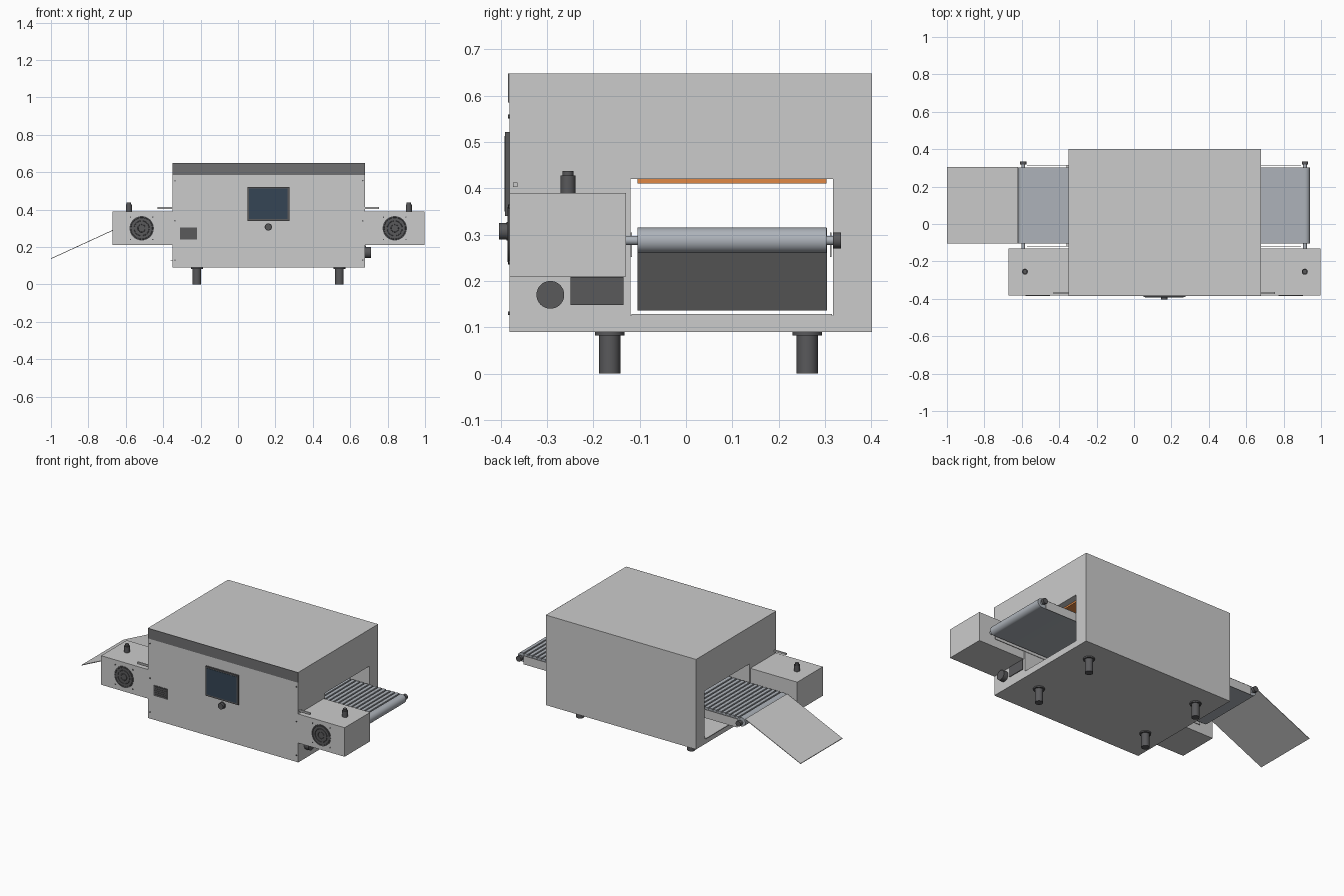
import bpy, bmesh, math
from mathutils import Vector, Matrix

if "Cube" in bpy.data.objects:
    bpy.data.objects.remove(bpy.data.objects["Cube"])


def material(name, r, g, b):
    m = bpy.data.materials.new(name)
    m.diffuse_color = (r, g, b, 1)
    m.use_nodes = True
    m.node_tree.nodes["Principled BSDF"].inputs["Base Color"].default_value = m.diffuse_color
    return m


DARK = material("dark_plastic", 0.10, 0.10, 0.105)
BAND = material("dark_trim", 0.16, 0.16, 0.165)
GLASS = material("screen_glass", 0.035, 0.06, 0.09)
BELT = material("belt_steel", 0.42, 0.45, 0.49)
HEAT = material("heater_orange", 0.75, 0.25, 0.06)


def make(name, bm, mat=None, smooth=False):
    bmesh.ops.recalc_face_normals(bm, faces=bm.faces)
    me = bpy.data.meshes.new(name)
    bm.to_mesh(me)
    bm.free()
    ob = bpy.data.objects.new(name, me)
    bpy.context.collection.objects.link(ob)
    if mat:
        me.materials.append(mat)
    if smooth:
        bpy.ops.object.select_all(action='DESELECT')
        ob.select_set(True)
        bpy.context.view_layer.objects.active = ob
        bpy.ops.object.shade_smooth_by_angle(angle=math.radians(35))
    return ob


def box(name, x, y, z, mat=None):
    bm = bmesh.new()
    bmesh.ops.create_cube(bm, size=1)
    for v in bm.verts:
        v.co = [a + (b - a) * (c + 0.5) for (a, b), c in zip((x, y, z), v.co)]
    return make(name, bm, mat)


def cyl(name, start, end, r, mat=DARK, seg=32):
    a, b = Vector(start), Vector(end)
    bm = bmesh.new()
    rot = (b - a).to_track_quat('Z', 'Y').to_matrix().to_4x4()
    bmesh.ops.create_cone(bm, cap_ends=True, segments=seg, radius1=r, radius2=r,
                          depth=(b - a).length,
                          matrix=Matrix.Translation((a + b) / 2) @ rot)
    return make(name, bm, mat, True)


def extrude_y(name, profile, y0, y1, mat=None, smooth=False):
    bm = bmesh.new()
    f = bm.faces.new([bm.verts.new((x, y0, z)) for x, z in profile])
    res = bmesh.ops.extrude_face_region(bm, geom=[f])
    for v in res["geom"]:
        if isinstance(v, bmesh.types.BMVert):
            v.co.y = y1
    return make(name, bm, mat, smooth)


# Oven body with a rectangular tunnel running through it along x
X0, X1, FRONT = -0.35, 0.68, -0.381
bm = bmesh.new()
rects = [(FRONT, 0.402, 0.09, 0.648), (-0.12, 0.317, 0.125, 0.42)]
rings = [[[bm.verts.new((x, y, z)) for y, z in ((a, c), (b, c), (b, d), (a, d))]
          for a, b, c, d in rects] for x in (X0, X1)]
for i in range(4):
    j = (i + 1) % 4
    for outer, inner in rings:
        bm.faces.new((outer[i], outer[j], inner[j], inner[i]))
    for k in range(2):
        bm.faces.new((rings[0][k][i], rings[0][k][j], rings[1][k][j], rings[1][k][i]))
make("oven_body", bm)
box("front_top_band", (X0, X1), (-0.384, -0.38), (0.585, 0.648), BAND)

# Touch screen, push knob and vent plate on the front
box("screen_bezel", (0.05, 0.275), (-0.391, FRONT), (0.34, 0.522), DARK)
box("screen_glass", (0.06, 0.265), (-0.3925, -0.39), (0.35, 0.513), GLASS)
cyl("front_knob_base", (0.162, FRONT, 0.307), (0.162, -0.388, 0.307), 0.02)
cyl("front_knob", (0.162, -0.386, 0.307), (0.162, -0.404, 0.307), 0.018)
box("front_vent", (-0.31, -0.218), (-0.384, FRONT), (0.24, 0.305), DARK)
for i in range(5):
    z = 0.249 + i * 0.0115
    box("vent_louvre", (-0.304, -0.224), (-0.386, -0.383), (z, z + 0.004), DARK)

# Side control boxes with fan grille, screws, top button and handle bar
for side, bx0, bx1, fx, kx, hx in (("left", -0.672, X0, -0.515, -0.583, (-0.43, X0)),
                                   ("right", X1, 0.998, 0.838, 0.913, (X1, 0.755))):
    box(side + "_control_box", (bx0, bx1), (FRONT, -0.13), (0.21, 0.39))
    cyl(side + "_fan_grille", (fx, FRONT, 0.3), (fx, -0.384, 0.3), 0.065, seg=48)
    for r in (0.02, 0.04, 0.058):
        bpy.ops.mesh.primitive_torus_add(location=(fx, -0.384, 0.3),
                                         rotation=(math.pi / 2, 0, 0), major_radius=r,
                                         minor_radius=0.0018, major_segments=40,
                                         minor_segments=6)
        ring = bpy.context.object
        ring.name = side + "_fan_ring"
        ring.data.materials.append(DARK)
    for dx in (-0.06, 0.06):
        for dz in (-0.06, 0.06):
            cyl(side + "_fan_screw", (fx + dx, FRONT, 0.3 + dz),
                (fx + dx, -0.383, 0.3 + dz), 0.004, seg=12)
    cyl(side + "_button_base", (kx, -0.255, 0.388), (kx, -0.255, 0.428), 0.016)
    cyl(side + "_button_cap", (kx, -0.255, 0.428), (kx, -0.255, 0.438), 0.012)
    box(side + "_handle_bar", hx, (-0.374, -0.364), (0.403, 0.413))

# Screws along the front panel edges
for x in (X0 + 0.013, X1 - 0.013):
    for z in (0.13, 0.34, 0.555):
        cyl("panel_screw", (x, FRONT, z), (x, -0.384, z), 0.004, seg=12)

# Power socket and plate on the right wall
cyl("power_socket", (X1, -0.293, 0.17), (0.71, -0.293, 0.17), 0.03)
box("rating_plate", (X1, 0.684), (-0.25, -0.135), (0.148, 0.209), DARK)

# Feet
for x in (-0.22, 0.542):
    for y in (-0.165, 0.262):
        cyl("foot", (x, y, 0), (x, y, 0.09), 0.023)
        cyl("foot_collar", (x, y, 0.082), (x, y, 0.09), 0.032)

# Conveyor belt: round-ended loop with slatted top
XL, XR, ZC, R = -0.592, 0.914, 0.2875, 0.0275
profile = []
for cx, a0 in ((XR, -90), (XL, 90)):
    for i in range(17):
        a = math.radians(a0 + i * 180 / 16)
        profile.append((cx + R * math.cos(a), ZC + R * math.sin(a)))
    if cx == XR:
        n = 50
        pitch = (XR - XL) / n
        for i in range(n):
            x = XR - (i + 0.35) * pitch
            profile += [(x, ZC + R), (x, ZC + R - 0.008),
                        (x - 0.3 * pitch, ZC + R - 0.008), (x - 0.3 * pitch, ZC + R)]
extrude_y("conveyor_belt", profile, -0.105, 0.303, BELT, True)

# Belt shafts, end knobs and side rails
for x in (XL, XR):
    cyl("belt_shaft", (x, -0.135, ZC), (x, 0.32, ZC), 0.010, BELT, 24)
    cyl("shaft_knob", (x, 0.317, ZC), (x, 0.335, ZC), 0.017)
for y in (-0.118, 0.313):
    box("belt_rail", (XL + 0.02, XR - 0.02), (y - 0.0015, y + 0.0015), (0.252, 0.305))

# Crumb tray on the tunnel floor and heater under the ceiling
box("crumb_tray", (X0 - 0.01, X1), (-0.118, 0.315), (0.124, 0.129))
box("heater_panel", (X0 + 0.04, X1 - 0.04), (-0.105, 0.303), (0.41, 0.421), HEAT)

# Sloping exit ramp
extrude_y("exit_ramp", [(-0.62, 0.314), (-0.999, 0.14), (-0.999, 0.136), (-0.62, 0.310)],
          -0.105, 0.305)
